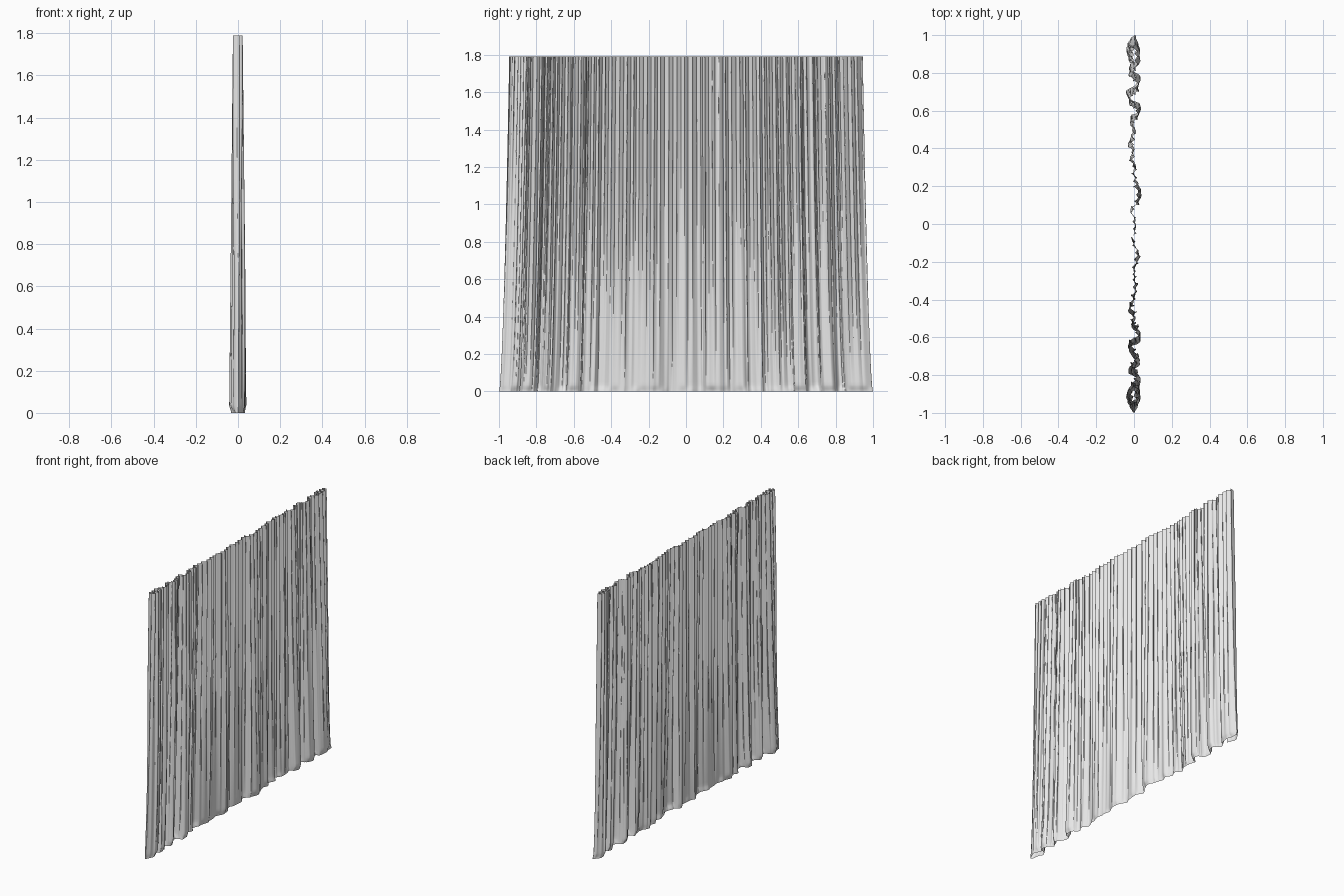
import bpy
import math
import random
from mathutils import Vector

cube = bpy.data.objects.get("Cube")
if cube:
    bpy.data.objects.remove(cube, do_unlink=True)

random.seed(7)
HEIGHT = 1.79
STEPS = 26          # columns per hem point
ROWS = 44

# Hem fold line seen from above, (x, y) in hundredths, one end to the other
HEM = [(-1, 89), (-4, 94), (0, 100), (3, 93), (2, 87), (-2, 85), (-2, 82),
       (3, 79), (2, 74), (-4, 71), (-2, 66), (3, 64), (3, 59), (-2, 57),
       (0, 50), (-3, 43), (0, 40), (-2, 35), (1, 31), (0, 26), (2, 22),
       (4, 16), (2, 11), (-2, 8), (0, 3), (1, -2), (-1, -8), (0, -11),
       (3, -17), (1, -22), (0, -27), (1, -34), (0, -40), (-3, -46),
       (0, -50), (-1, -55), (3, -58), (3, -63), (-3, -65), (-1, -70),
       (3, -75), (-3, -79), (2, -82), (3, -87), (-2, -89), (-4, -93),
       (0, -100), (3, -93), (1, -89)]


def smoothstep(a, b, v):
    v = min(max((v - a) / (b - a), 0), 1)
    return v * v * (3 - 2 * v)


def spline(points, steps):
    """Smooth path through the points."""
    pts = [Vector(p) / 100 for p in points]
    pts = [pts[0]] + pts + [pts[-1]]
    path = []
    for a, b, c, d in zip(pts, pts[1:], pts[2:], pts[3:]):
        for i in range(steps):
            t = i / steps
            path.append(b + (c - a) * t / 2 + (a - b * 2.5 + c * 2 - d / 2) * t * t
                        + ((b - c) * 1.5 + (d - a) / 2) * t ** 3)
    return path + [pts[-1]]


path = spline(HEM, STEPS)

# Gathered pleats: each has its own width, depth and height where it fades out
lengths = [0]
for a, b in zip(path, path[1:]):
    lengths.append(lengths[-1] + (b - a).length)
pleats = []
start, sign = 0, 1
while start < lengths[-1]:
    width = random.uniform(0.011, 0.028)
    pleats.append((start, width, sign * random.uniform(0.5, 1), random.uniform(0.1, 0.75)))
    start += width
    sign = -sign


def pleat_at(length):
    for s, w, depth, fade in pleats:
        if s <= length < s + w:
            return (length - s) / w, depth, fade
    return 0, 0, 0.5


columns = [(p, *pleat_at(l)) for p, l in zip(path, lengths)]

# Curtain cloth, built as rows of columns from hem to heading
verts, faces = [], []
levels = [0, 0.003, 0.008, 0.014, 0.02, 0.03]
levels += [0.03 + 0.97 * i / (ROWS - 6) for i in range(1, ROWS - 5)]
for t in levels:
    spread = 1 - 0.055 * t ** 0.6
    hem = 1 - smoothstep(0, 0.02, t)
    for p, phase, depth, fade in columns:
        gather = 0.16 + 0.84 * smoothstep(fade - 0.35, fade + 0.3, t)
        if t < 0.1:
            gather *= 0.5 + 5 * t
        wave = math.sin(math.pi * phase)
        x = p.x * (1 - 0.55 * t) + 0.017 * gather * depth * wave
        sway = 0.006 * gather * abs(depth) * math.sin(math.tau * phase)
        y = p.y * spread - sway * min(1, (1 - abs(p.y)) * 20)
        # Turned, crumpled hem
        crumple = math.sin(p.y * 61) * math.sin(p.y * 23 + 1)
        x = x * (1 - 0.3 * hem) + 0.006 * hem * crumple
        x = max(-0.042 + 0.018 * t, min(0.042 - 0.02 * t, x))
        verts.append((x, y, HEIGHT * t))

n = len(columns)
for r in range(len(levels) - 1):
    for c in range(n - 1):
        i = r * n + c
        faces.append((i, i + n, i + n + 1, i + 1))

mesh = bpy.data.meshes.new("curtain")
mesh.from_pydata(verts, [], faces)
mesh.update()
curtain = bpy.data.objects.new("curtain", mesh)
bpy.context.collection.objects.link(curtain)
mesh.shade_smooth()

# Cloth colour
cloth = bpy.data.materials.new("pale grey cloth")
cloth.use_nodes = True
colour = (0.8, 0.8, 0.8, 1)
cloth.diffuse_color = colour
cloth.node_tree.nodes["Principled BSDF"].inputs["Base Color"].default_value = colour
mesh.materials.append(cloth)
